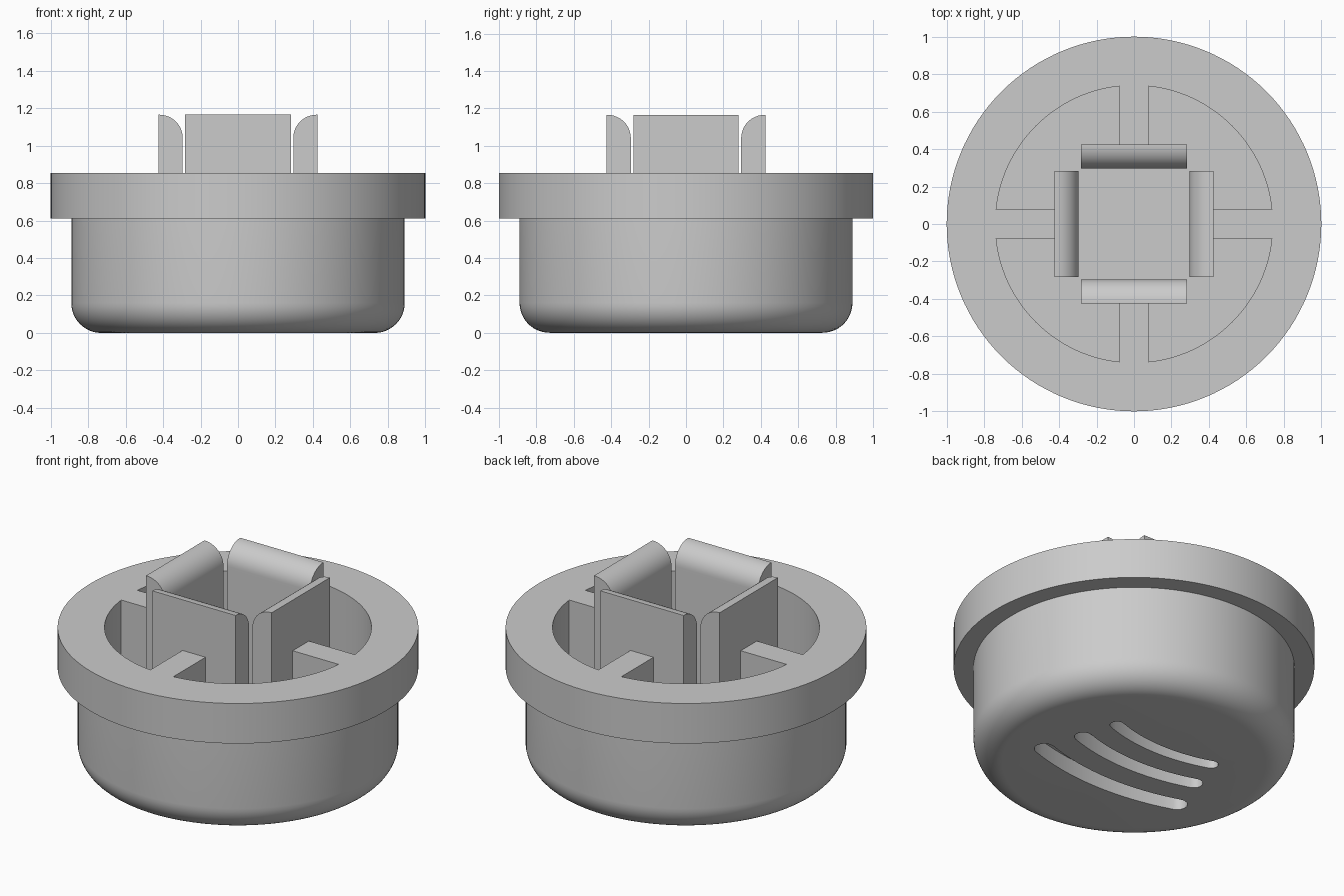
import bpy, bmesh, math
from mathutils import Matrix

if "Cube" in bpy.data.objects:
    bpy.data.objects.remove(bpy.data.objects["Cube"])

SEG = 128
FLOOR, RIM = 0.16, 0.855

grey = bpy.data.materials.new("light grey plastic")
grey.diffuse_color = (0.6, 0.6, 0.6, 1)
grey.use_nodes = True
grey.node_tree.nodes["Principled BSDF"].inputs["Base Color"].default_value = grey.diffuse_color


def make(name, bm):
    bmesh.ops.recalc_face_normals(bm, faces=bm.faces)
    mesh = bpy.data.meshes.new(name)
    bm.to_mesh(mesh)
    bm.free()
    mesh.materials.append(grey)
    ob = bpy.data.objects.new(name, mesh)
    bpy.context.collection.objects.link(ob)
    return ob


def select(ob):
    bpy.ops.object.select_all(action='DESELECT')
    ob.select_set(True)
    bpy.context.view_layer.objects.active = ob


def lathe(name, profile):
    """Spin (radius, z) points round z and close both ends with flat discs."""
    bm = bmesh.new()
    rings = [[bm.verts.new((r * math.cos(2 * math.pi * i / SEG),
                            r * math.sin(2 * math.pi * i / SEG), z))
              for i in range(SEG)] for r, z in profile]
    for a, b in zip(rings, rings[1:]):
        for i in range(SEG):
            j = (i + 1) % SEG
            bm.faces.new((a[i], a[j], b[j], b[i]))
    bm.faces.new(rings[0])
    bm.faces.new(rings[-1])
    return make(name, bm)


def prism(name, outline, vec, turn=0.0):
    """Extrude a closed 3D outline along vec, then turn it about z."""
    bm = bmesh.new()
    face = bm.faces.new([bm.verts.new(p) for p in outline])
    ext = bmesh.ops.extrude_face_region(bm, geom=[face])
    bmesh.ops.translate(bm, vec=vec, verts=[g for g in ext["geom"] if isinstance(g, bmesh.types.BMVert)])
    bmesh.ops.transform(bm, matrix=Matrix.Rotation(turn, 4, 'Z'), verts=bm.verts)
    return make(name, bm)


def combine(target, tool, operation):
    mod = target.modifiers.new("combine", 'BOOLEAN')
    mod.operation, mod.solver, mod.object = operation, 'EXACT', tool
    select(target)
    bpy.ops.object.modifier_apply(modifier=mod.name)
    bpy.data.objects.remove(tool)


# Cup: rounded bottom edge, straight wall, wide flange, open round cavity
R, FILLET = 0.89, 0.16
profile = []
for i in range(13):
    a = math.pi / 2 * i / 12
    profile.append((R - FILLET + FILLET * math.sin(a), FILLET - FILLET * math.cos(a)))
profile += [(R, 0.61), (1.0, 0.61), (1.0, RIM), (0.74, RIM), (0.74, FLOOR)]
cup = lathe("cup", profile)

# Ribs joining the cavity wall to the clips
for k in range(4):
    rib = prism("rib", [(0.425, -0.078, FLOOR - 0.02), (0.8, -0.078, FLOOR - 0.02),
                        (0.8, 0.078, FLOOR - 0.02), (0.425, 0.078, FLOOR - 0.02)],
                (0, 0, RIM - FLOOR + 0.02), k * math.pi / 2)
    combine(cup, rib, 'UNION')

# Three curved blind grooves with round ends in the underside
CY = 1.22
for half, y, width in ((0.34, 0.26, 0.08), (0.40, 0.04, 0.10), (0.48, -0.20, 0.115)):
    rad = math.hypot(half, CY - y)
    ang = math.atan2(half, CY - y)
    w = width / 2
    pts = []
    for side in (1, -1):
        for i in range(17):  # long edge
            t = side * ang * (2 * i / 16 - 1)
            pts.append(((rad + side * w) * math.sin(t), CY - (rad + side * w) * math.cos(t), -0.05))
        t = side * ang
        for i in range(1, 8):  # round end
            a = math.pi * i / 8
            rr, d = rad + side * w * math.cos(a), side * w * math.sin(a)
            pts.append((rr * math.sin(t) + d * math.cos(t), CY - rr * math.cos(t) + d * math.sin(t), -0.05))
    combine(cup, prism("groove", pts, (0, 0, 0.15)), 'DIFFERENCE')

select(cup)
bpy.ops.object.shade_smooth_by_angle(angle=math.radians(30))

# Four upright clips, rounded on the inner top edge
IN, OUT, TOP, HALF = 0.295, 0.425, 1.165, 0.282
side = [(IN, -HALF, FLOOR), (OUT, -HALF, FLOOR), (OUT, -HALF, TOP)]
for i in range(13):
    a = math.pi / 2 * i / 12
    r = OUT - IN - 0.005
    side.append((IN + r - r * math.sin(a), -HALF, TOP - r + r * math.cos(a)))
for k, name in enumerate(("right_clip", "back_clip", "left_clip", "front_clip")):
    clip = prism(name, side, (0, 2 * HALF, 0), k * math.pi / 2)
    select(clip)
    bpy.ops.object.shade_smooth_by_angle(angle=math.radians(30))
